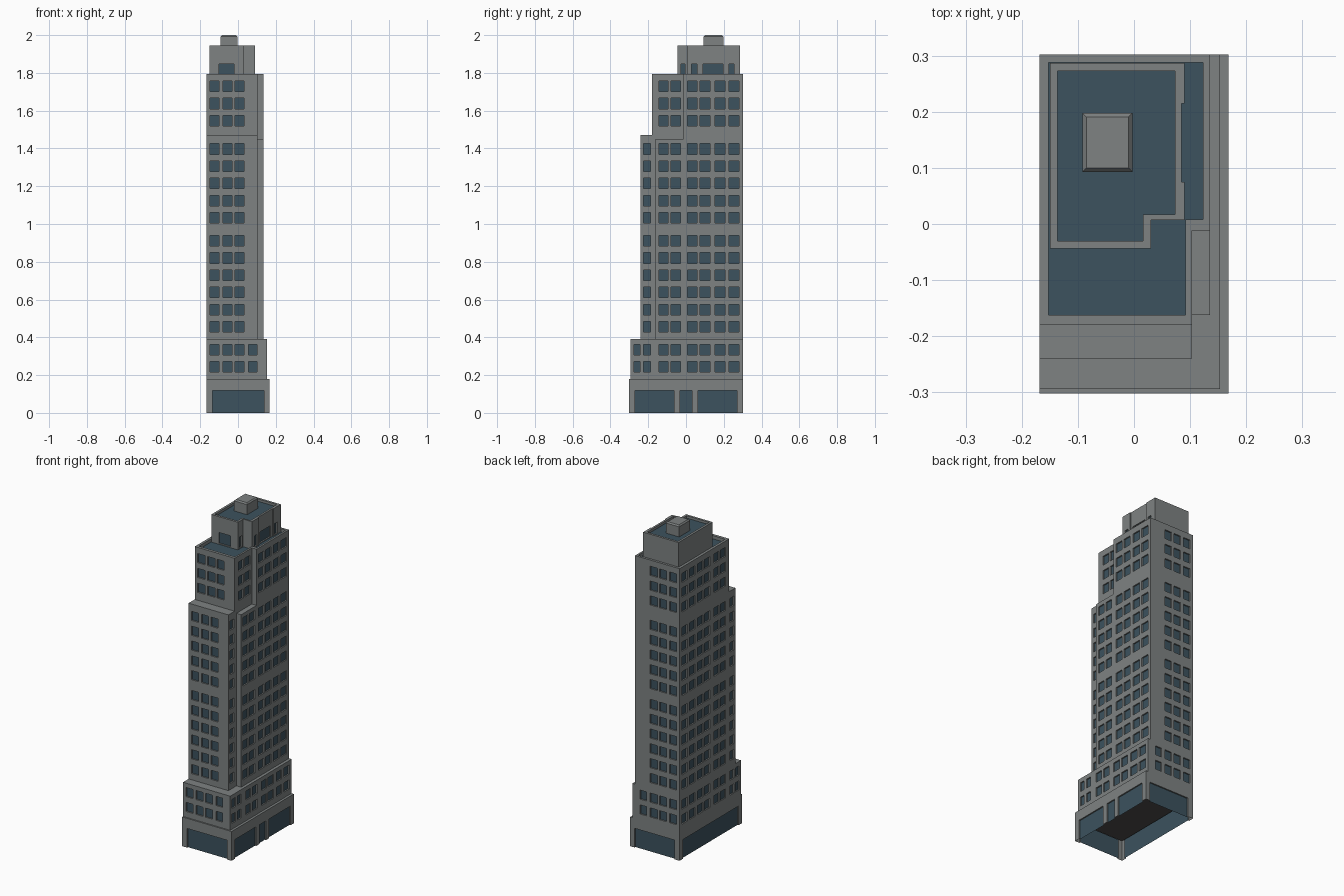
import bpy, bmesh
from mathutils import Vector

cube = bpy.data.objects.get("Cube")
if cube:
    bpy.data.objects.remove(cube, do_unlink=True)


def material(name, rgb):
    m = bpy.data.materials.new(name)
    m.use_nodes = True
    m.diffuse_color = (*rgb, 1)
    bsdf = m.node_tree.nodes["Principled BSDF"]
    bsdf.inputs["Base Color"].default_value = (*rgb, 1)
    bsdf.inputs["Roughness"].default_value = 0.8
    return m


MATS = [material("grey stone", (0.21, 0.225, 0.225)),
        material("blue glass", (0.045, 0.085, 0.112)),
        material("dark soffit", (0.075, 0.07, 0.068))]
STONE, GLASS, SOFFIT = range(3)
DEPTH = 0.008


def face(bm, points, mat=STONE):
    f = bm.faces.new([bm.verts.new(p) for p in points])
    f.material_index = mat
    return f


def wall(bm, p, q, z0, z1, cols, rows):
    """Vertical wall from p to q, split into a grid with recessed windows."""
    a = 0 if abs(q[0] - p[0]) > abs(q[1] - p[1]) else 1
    lo, hi = sorted((p[a], q[a]))
    cols = [c for c in cols if c[0] > lo and c[1] < hi]
    rows = [r for r in rows if r[0] >= z0 and r[1] < z1] if cols else []
    us = sorted({lo, hi, *[u for c in cols for u in c]}, reverse=q[a] < p[a])
    zs = sorted({z0, z1, *[z for r in rows for z in r]})
    d = (Vector(q) - Vector(p)).normalized()
    inward = Vector((-d.y, d.x, 0)) * DEPTH

    def at(u, z):
        return Vector((u, p[1], z) if a == 0 else (p[0], u, z))

    for u0, u1 in zip(us, us[1:]):
        for b, t in zip(zs, zs[1:]):
            um, zm = (u0 + u1) / 2, (b + t) / 2
            ring = [at(u0, b), at(u1, b), at(u1, t), at(u0, t)]
            if any(c[0] < um < c[1] for c in cols) and any(r[0] < zm < r[1] for r in rows):
                back = [v + inward for v in ring]
                face(bm, back, GLASS)
                for i in range(4):
                    j = (i + 1) % 4
                    if i or b > 0:
                        face(bm, [ring[i], ring[j], back[j], back[i]])
            else:
                face(bm, ring)


def side_of(p, q):
    if abs(q[0] - p[0]) > abs(q[1] - p[1]):
        return "front" if q[0] > p[0] else "back"
    return "left" if q[1] > p[1] else "right"


def finish(bm, name):
    bmesh.ops.remove_doubles(bm, verts=bm.verts, dist=0.0001)
    mesh = bpy.data.meshes.new(name)
    bm.to_mesh(mesh)
    bm.free()
    for m in MATS:
        mesh.materials.append(m)
    ob = bpy.data.objects.new(name, mesh)
    bpy.context.collection.objects.link(ob)


def tier(name, outline, z0, z1, cols, rows, inner=None, sink=0.015, soffit=None):
    """Storey block on a counterclockwise outline; inner gives a sunken roof deck."""
    bm = bmesh.new()
    n = len(outline)
    for i in range(n):
        p, q = outline[i], outline[(i + 1) % n]
        wall(bm, p, q, z0, z1, cols.get(side_of(p, q), []), rows)
    if inner:
        deck = z1 - sink
        for i in range(n):
            j = (i + 1) % n
            face(bm, [(*outline[i], z1), (*outline[j], z1), (*inner[j], z1), (*inner[i], z1)])
            face(bm, [(*inner[i], z1), (*inner[j], z1), (*inner[j], deck), (*inner[i], deck)])
        face(bm, [(*p, deck) for p in inner], GLASS)
    else:
        face(bm, [(*p, z1) for p in outline])
    if soffit:
        face(bm, [(*p, soffit) for p in reversed(outline)], SOFFIT)
    finish(bm, name)


def rect(x0, y0, x1, y1):
    return [(x0, y0), (x1, y0), (x1, y1), (x0, y1)]


def stepped(front, step, x_in=0.103, x_out=0.135, x0=-0.168, back=0.302):
    return [(x0, front), (x_in, front), (x_in, step), (x_out, step), (x_out, back), (x0, back)]


# Window layout: groups of evenly spaced floors, and columns on each side
ROWS = [(z - 0.028, z + 0.028)
        for start, count in ((0.244, 2), (0.456, 6), (1.033, 5), (1.547, 3))
        for z in [start + 0.091 * k for k in range(count)]]
FRONT = [(-0.148, -0.1), (-0.08, -0.032), (-0.016, 0.032)]
SIDE = [(-0.225, -0.187), (-0.143, -0.095), (-0.08, -0.03), (0.008, 0.058),
        (0.074, 0.127), (0.153, 0.206), (0.227, 0.28)]
TOWER = {"front": FRONT, "back": FRONT, "left": SIDE, "right": SIDE}
wide, long_side = FRONT + [(0.056, 0.1)], [(-0.275, -0.243)] + SIDE
PODIUM = {"front": wide, "back": wide, "left": long_side, "right": long_side}
SHOP = {"front": [(-0.134, 0.138)], "back": [(-0.134, 0.138)], "right": [(-0.27, 0.27)],
        "left": [(-0.27, -0.063), (-0.032, 0.032), (0.063, 0.27)]}

# Ground floor, hollow below, and podium
tier("ground_floor", rect(-0.168, -0.302, 0.168, 0.302), 0, 0.18, SHOP, [(0, 0.118)], soffit=0.125)
tier("podium", rect(-0.168, -0.294, 0.153, 0.302), 0.18, 0.39, PODIUM, ROWS)

# Tower with its setbacks
tier("tower_shaft", stepped(-0.24, -0.162), 0.39, 1.45, TOWER, ROWS)
tier("tower_ledge", stepped(-0.24, -0.012), 1.45, 1.47, {}, [])
tier("tower_top", stepped(-0.18, -0.012), 1.47, 1.795, TOWER, ROWS,
     inner=stepped(-0.162, 0.008, 0.092, 0.123, -0.152, 0.288), sink=0.02)

# Penthouse with a notched corner and a shallow bay recess
outer = [(-0.15, -0.044), (0.03, -0.044), (0.03, 0.007), (0.09, 0.007), (0.09, 0.075),
         (0.085, 0.075), (0.085, 0.215), (0.09, 0.215), (0.09, 0.287), (-0.15, 0.287)]
inner = [(-0.136, -0.03), (0.016, -0.03), (0.016, 0.017)]
inner += [(0.073, y) for y in (0.017, 0.075, 0.075, 0.215, 0.215, 0.273)] + [(-0.136, 0.273)]
# Doubled points at the recess collapse on the straight inner side
DOORS = {"front": [(-0.1, -0.021)],
         "left": [(-0.026, -0.005), (0.03, 0.058), (0.09, 0.196), (0.227, 0.254)]}


def penthouse():
    bm = bmesh.new()
    top, deck, n = 1.945, 1.93, len(outer)
    for i in range(n):
        j = (i + 1) % n
        wall(bm, outer[i], outer[j], 1.775, top, DOORS.get(side_of(outer[i], outer[j]), []),
             [(1.78, 1.848)])
        rim = [(*outer[i], top), (*outer[j], top), (*inner[j], top)]
        if inner[i] != inner[j]:
            rim.append((*inner[i], top))
            face(bm, [(*inner[i], top), (*inner[j], top), (*inner[j], deck), (*inner[i], deck)])
        face(bm, rim)
    face(bm, [(*p, deck) for k, p in enumerate(inner) if p != inner[k - 1]], GLASS)
    finish(bm, "penthouse")


penthouse()

# Roof plant box with a bevelled top edge
bm = bmesh.new()
levels = [(0, 1.925), (0, 1.992), (0.007, 2.0)]
rings = [[(*p, z) for p in rect(-0.092 + s, 0.093 + s, -0.003 - s, 0.198 - s)] for s, z in levels]
for low, high in zip(rings, rings[1:]):
    for i in range(4):
        j = (i + 1) % 4
        face(bm, [low[i], low[j], high[j], high[i]])
face(bm, rings[-1])
finish(bm, "roof_plant_box")
